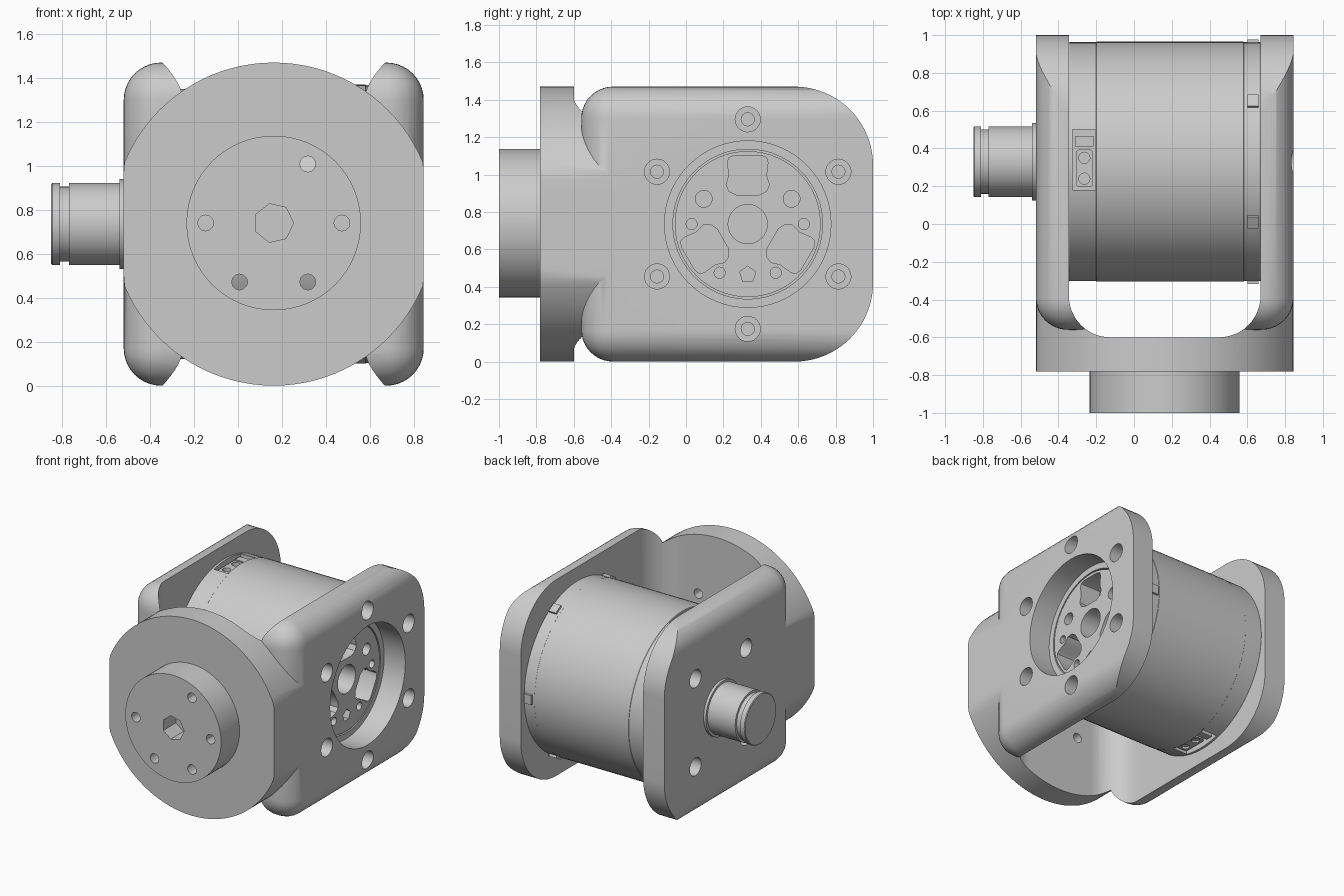
import bpy, bmesh
from math import sin, cos, pi, radians
from mathutils import Vector

if "Cube" in bpy.data.objects:
    bpy.data.objects.remove(bpy.data.objects["Cube"], do_unlink=True)

grey = bpy.data.materials.new("metal_grey")
grey.use_nodes = True
GREY = (0.6, 0.6, 0.6, 1)
grey.diffuse_color = GREY
grey.node_tree.nodes["Principled BSDF"].inputs["Base Color"].default_value = GREY

LEFT, RIGHT = -0.52, 0.845            # outer arm faces
IN_L, IN_R = -0.345, 0.67             # inner arm faces
MID, TOP = 0.1625, 1.47
AY, AZ = 0.33, 0.735                  # motor axis


def to_object(name, bm):
    bmesh.ops.recalc_face_normals(bm, faces=bm.faces)
    me = bpy.data.meshes.new(name)
    bm.to_mesh(me)
    bm.free()
    me.materials.append(grey)
    ob = bpy.data.objects.new(name, me)
    bpy.context.collection.objects.link(ob)
    return ob


def prism(name, pts, axis, a, b):
    """Extrude a flat outline along an axis from a to b."""
    place = {"x": lambda p, t: (t, p[0], p[1]),
             "y": lambda p, t: (p[0], t, p[1]),
             "z": lambda p, t: (p[0], p[1], t)}[axis]
    bm = bmesh.new()
    lo = [bm.verts.new(place(p, a)) for p in pts]
    hi = [bm.verts.new(place(p, b)) for p in pts]
    bm.faces.new(lo)
    bm.faces.new(hi)
    for i in range(len(pts)):
        j = (i + 1) % len(pts)
        bm.faces.new((lo[i], lo[j], hi[j], hi[i]))
    return to_object(name, bm)


def circle(cx, cy, r, n=32, turn=0):
    return [(cx + r * cos(2 * pi * i / n + turn), cy + r * sin(2 * pi * i / n + turn))
            for i in range(n)]


def round_rect(x0, y0, x1, y1, radii, n=12):
    """Outline with corner radii in the order low-left, low-right, top-right, top-left."""
    pts = []
    corners = ((x0, y0, 1, 1), (x1, y0, -1, 1), (x1, y1, -1, -1), (x0, y1, 1, -1))
    for k, ((x, y, sx, sy), r) in enumerate(zip(corners, radii)):
        for i in range(n + 1 if r else 1):
            a = pi + k * pi / 2 + i / n * pi / 2
            pts.append((x + sx * r + r * cos(a), y + sy * r + r * sin(a)))
    return pts


def lathe(name, profile, n=64):
    """Solid of revolution about the motor axis from (x, radius) pairs."""
    bm = bmesh.new()
    rings = [[bm.verts.new((x, p, q)) for p, q in circle(AY, AZ, r, n)] for x, r in profile]
    bm.faces.new(rings[0])
    bm.faces.new(rings[-1])
    for a, b in zip(rings, rings[1:]):
        for i in range(n):
            j = (i + 1) % n
            bm.faces.new((a[i], a[j], b[j], b[i]))
    return to_object(name, bm)


def boolean(ob, tool, op="DIFFERENCE"):
    mod = ob.modifiers.new("cut", "BOOLEAN")
    mod.operation, mod.solver, mod.object = op, "EXACT", tool
    dg = bpy.context.evaluated_depsgraph_get()
    me = bpy.data.meshes.new_from_object(ob.evaluated_get(dg))
    ob.modifiers.clear()
    ob.data = me
    bpy.data.objects.remove(tool, do_unlink=True)


def drill(ob, pts, axis, a, b):
    boolean(ob, prism("cutter", pts, axis, a, b))


def arm(name, inner, outer):
    """Slab with rounded outer and front edges, trimmed by its side outline."""
    bm = bmesh.new()
    bmesh.ops.create_cube(bm, size=1)
    front, back = -0.56, 1.2
    for v in bm.verts:
        v.co = Vector((outer if v.co.x > 0 else inner,
                       front if v.co.y < 0 else back, TOP if v.co.z > 0 else 0))
    bmesh.ops.recalc_face_normals(bm, faces=bm.faces)
    edges = []
    for e in bm.edges:
        m = (e.verts[0].co + e.verts[1].co) / 2
        on_outer = abs(m.x - outer) < 0.001
        on_front = abs(m.y - front) < 0.001
        on_end = abs(m.z - TOP / 2) > TOP / 2 - 0.001
        if (on_outer and (on_front or on_end) and m.y < back - 0.001) or (on_front and on_end):
            edges.append(e)
    bmesh.ops.bevel(bm, geom=edges, offset=0.17, segments=10, profile=0.5, affect="EDGES")
    ob = to_object(name, bm)
    outline = round_rect(-0.9, 0, 1.0, TOP, (0, 0.42, 0.42, 0), 20)
    boolean(ob, prism("trim", outline, "x", -1, 1.2), "INTERSECT")
    return ob


# Yoke: flat-sided disc joined to two arms, hollowed by a rounded slot
disc = [(min(max(x, LEFT), RIGHT), z) for x, z in circle(MID, AZ, AZ, 96)]
yoke = prism("yoke", disc, "y", -0.78, -0.25)
boolean(yoke, arm("right_arm", 0.5, RIGHT), "UNION")
boolean(yoke, arm("left_arm", -0.175, LEFT), "UNION")
drill(yoke, round_rect(IN_L, -0.6, IN_R, 1.5, (0.22, 0.22, 0, 0)), "z", -0.2, 1.7)
boolean(yoke, prism("boss", circle(MID, 0.74, 0.397, 64), "y", -1, -0.77), "UNION")

# Screw holes and hex socket in the boss
drill(yoke, circle(MID, 0.74, 0.09, 7), "y", -1.1, -0.85)
for k in (0, 1, 3, 4, 5):
    a = k * pi / 3
    drill(yoke, circle(MID + 0.31 * cos(a), 0.74 + 0.31 * sin(a), 0.036, 12), "y", -1.1, -0.5)

# Motor window and counterbored screw holes in the arms
drill(yoke, circle(AY, AZ, 0.445, 64), "x", 0.6, 0.95)
for k in range(6):
    a = radians(30 + 60 * k)
    y, z = AY + 0.56 * cos(a), AZ + 0.56 * sin(a)
    drill(yoke, circle(y, z, 0.067, 24), "x", 0.71, 0.95)
    drill(yoke, circle(y, z, 0.035, 16), "x", 0.6, 0.75)
for sy in (-1, 1):
    for sz in (-1, 1):
        drill(yoke, circle(AY + sy * 0.3, AZ + sz * 0.33, 0.067, 24), "x", -0.6, -0.3)

# Motor body with a ring groove around the output hub
motor = lathe("motor_body", [(IN_L, 0.63), (-0.34, 0.633), (-0.2, 0.633), (-0.198, 0.635),
                             (0.58, 0.635), (0.582, 0.633), (0.665, 0.633), (IN_R, 0.63),
                             (IN_R, 0.4), (0.64, 0.4), (0.64, 0.39), (IN_R, 0.39)], 96)
drill(motor, circle(AY, AZ, 0.105), "x", 0.45, 0.8)
half = [(0.06, 0.155), (0.1, 0.175), (0.115, 0.21), (0.1, 0.26), (0.108, 0.33), (0.1, 0.355), (0.07, 0.368)]
lobe = half + [(-t, r) for t, r in reversed(half)]
for k in range(3):
    a = k * 2 * pi / 3
    drill(motor, [(AY + t * cos(a) - r * sin(a), AZ + t * sin(a) + r * cos(a)) for t, r in lobe],
          "x", 0.5, 0.8)
for t, z, r, n in ((0.3, 0, 0.03, 12), (0.235, 0.135, 0.045, 16), (0.15, -0.26, 0.03, 12)):
    for s in (-1, 1):
        drill(motor, circle(AY + s * t, AZ + z, r, n), "x", 0.55, 0.8)
drill(motor, circle(AY, AZ - 0.27, 0.045, 5, pi / 2), "x", 0.55, 0.8)

# Connector sockets, above and below
for s, label in ((1, "upper"), (-1, "lower")):
    lo, hi = sorted((AZ + s * 0.56, AZ + s * 0.75))
    drill(motor, round_rect(-0.325, 0.18, -0.205, 0.5, (0, 0, 0, 0)), "z", lo, hi)
    lo, hi = sorted((AZ + s * 0.55, AZ + s * 0.605))
    plug = prism(label + "_connector", round_rect(-0.308, 0.195, -0.218, 0.395, (0.02,) * 4, 3), "z", lo, hi)
    for y in (0.24, 0.35):
        drill(plug, circle(-0.263, y, 0.03, 12), "z", AZ + s * 0.58 - 0.01, AZ + s * 0.7)
    prism(label + "_small_connector", round_rect(-0.312, 0.41, -0.214, 0.465, (0,) * 4), "z", lo, hi)

# Locking tabs around the motor rim
for k in range(6):
    a = radians(60 * k)
    u, w = Vector((cos(a), sin(a))), Vector((-sin(a), cos(a)))
    c = Vector((AY, AZ))
    pts = [c + u * r + w * t for r, t in ((0.6, -0.035), (0.648, -0.035), (0.648, 0.035), (0.6, 0.035))]
    prism("locking_tab_%d" % (k + 1), pts, "x", 0.6, 0.66)

# Stub shaft with collar and groove
lathe("shaft", [(-0.4, 0.205), (-0.54, 0.205), (-0.54, 0.187), (-0.77, 0.187), (-0.77, 0.17),
                (-0.81, 0.17), (-0.81, 0.187), (-0.845, 0.187), (-0.85, 0.182)])

for ob in bpy.context.collection.objects:
    ob.select_set(ob.type == "MESH")
    bpy.context.view_layer.objects.active = ob
bpy.ops.object.shade_smooth_by_angle(angle=radians(30))
